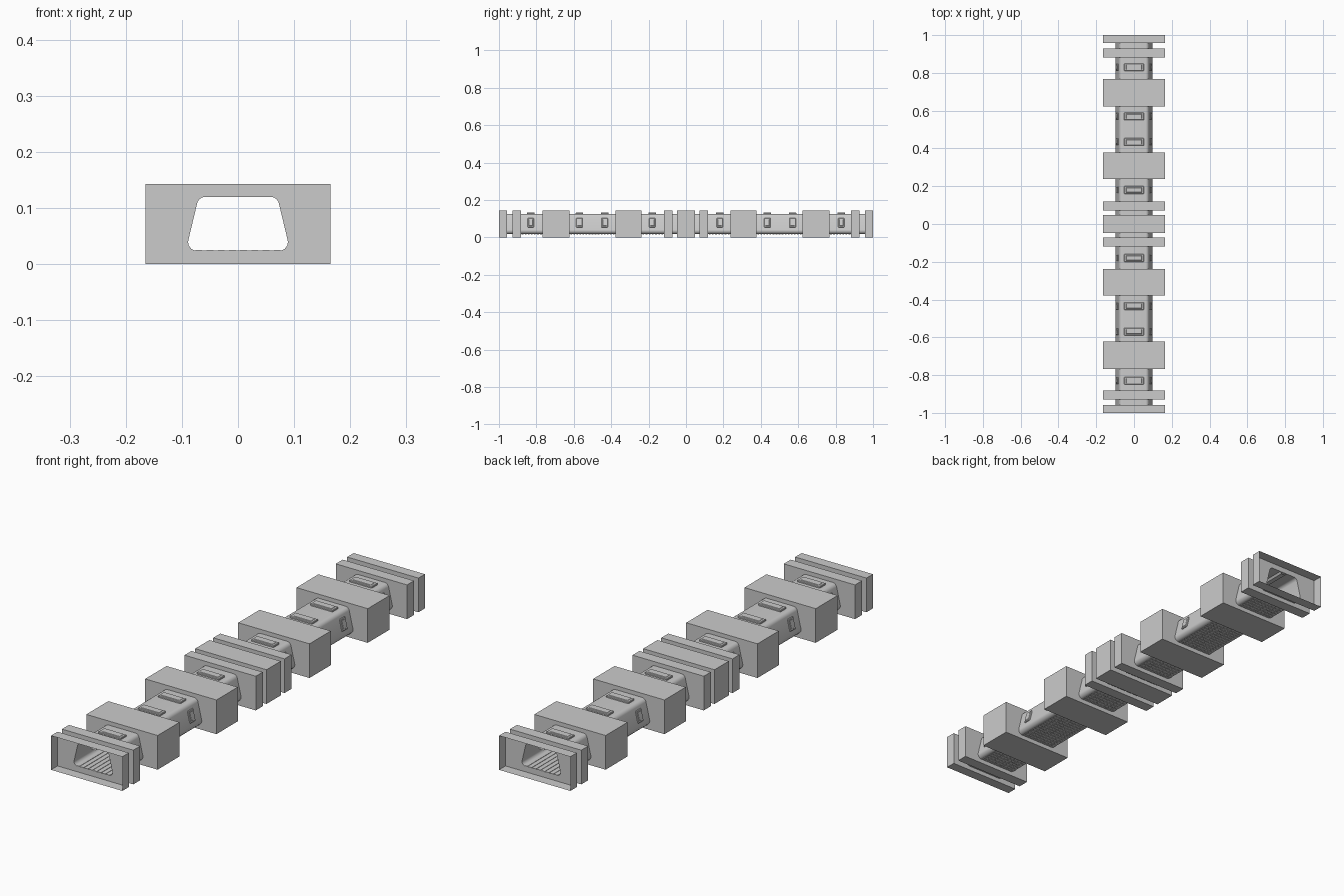
import bpy, bmesh, math
from mathutils import Vector, Matrix

if "Cube" in bpy.data.objects:
    bpy.data.objects.remove(bpy.data.objects["Cube"])

HW, H = 0.165, 0.143          # half width and height of the collar blocks
RECT = [(-HW, 0), (HW, 0), (HW, H), (-HW, H)]


def finish(bm, name, smooth=False):
    bmesh.ops.recalc_face_normals(bm, faces=bm.faces)
    me = bpy.data.meshes.new(name)
    bm.to_mesh(me)
    bm.free()
    ob = bpy.data.objects.new(name, me)
    bpy.context.collection.objects.link(ob)
    if smooth:
        bpy.ops.object.select_all(action='DESELECT')
        ob.select_set(True)
        bpy.context.view_layer.objects.active = ob
        bpy.ops.object.shade_smooth_by_angle(angle=math.radians(35))
    return ob


def rounded(points, r, n=5):
    """Polygon with each corner replaced by a small arc (x, z)."""
    out = []
    for i, p in enumerate(points):
        p = Vector(p)
        a = (Vector(points[i - 1]) - p).normalized()
        b = (Vector(points[(i + 1) % len(points)]) - p).normalized()
        half = a.angle(b) / 2
        c = p + (a + b).normalized() * (r / math.sin(half))
        v0 = p + a * (r / math.tan(half)) - c
        v1 = p + b * (r / math.tan(half)) - c
        for k in range(n + 1):
            t = k / n
            out.append(tuple(c + v0.lerp(v1, t).normalized() * r))
    return out


OUTER = rounded([(-0.102, 0.018), (0.102, 0.018), (0.076, 0.126), (-0.076, 0.126)], 0.018)
INNER = rounded([(-0.093, 0.024), (0.093, 0.024), (0.070, 0.120), (-0.070, 0.120)], 0.015)


def loop(bm, pts, y):
    vs = [bm.verts.new((x, y, z)) for x, z in pts]
    return [bm.edges.new((vs[i - 1], vs[i])) for i in range(len(vs))]


def walls(bm, pts, y0, y1):
    """Side walls between two copies of a closed profile."""
    bmesh.ops.bridge_loops(bm, edges=loop(bm, pts, y0) + loop(bm, pts, y1))


def plate(bm, outer, inner, y):
    """Flat wall with a hole."""
    bmesh.ops.triangle_fill(bm, edges=loop(bm, outer, y) + loop(bm, inner, y),
                            use_beauty=True, normal=(0, 1, 0))


def box(name, size, loc, rot_y=0.0, bevel=0.0):
    bm = bmesh.new()
    bmesh.ops.create_cube(bm, size=1, matrix=Matrix.Translation(loc)
                          @ Matrix.Rotation(rot_y, 4, 'Y')
                          @ Matrix.Diagonal((*size, 1)))
    if bevel:
        bmesh.ops.bevel(bm, geom=bm.edges[:], offset=bevel, segments=1, affect='EDGES')
    return finish(bm, name)


# Hollow corridor tube
END = 0.957
bm = bmesh.new()
walls(bm, OUTER, -END, END)
walls(bm, INNER, -END, END)
bmesh.ops.remove_doubles(bm, verts=bm.verts, dist=1e-5)
finish(bm, "corridor_tube", True)

# Collar blocks around the tube
half = [(0.072, 0.118), (0.237, 0.378), (0.622, 0.767), (0.882, 0.928)]
for a, b in [(-0.047, 0.047)] + half + [(-b, -a) for a, b in half]:
    bm = bmesh.new()
    walls(bm, RECT, a, b)
    plate(bm, RECT, OUTER, a)
    plate(bm, RECT, OUTER, b)
    bmesh.ops.remove_doubles(bm, verts=bm.verts, dist=1e-5)
    finish(bm, "collar_block")

# Open end frames with a recessed back wall
for s in (-1, 1):
    bm = bmesh.new()
    walls(bm, RECT, s * END, s)
    plate(bm, RECT, INNER, s * END)
    bmesh.ops.remove_doubles(bm, verts=bm.verts, dist=1e-5)
    finish(bm, "end_frame")

# Ceiling light rail
bm = bmesh.new()
walls(bm, [(-0.018, 0.121), (-0.010, 0.112), (0.010, 0.112), (0.018, 0.121)], -END, END)
finish(bm, "ceiling_rail")

# Raised hatches on the roof and both sloping sides
TILT = math.atan2(0.026, 0.108)
for y in (0.18, 0.435, 0.57, 0.83):
    for s in (-1, 1):
        box("roof_hatch", (0.104, 0.040, 0.010), (0, s * y, 0.128), 0, 0.002)
        box("roof_hatch_lid", (0.084, 0.024, 0.010), (0, s * y, 0.129), 0, 0.001)
        for side in (-1, 1):
            box("side_hatch", (0.008, 0.034, 0.050), (side * 0.0880, s * y, 0.078),
                -side * TILT, 0.002)
            box("side_hatch_lid", (0.008, 0.022, 0.036), (side * 0.0888, s * y, 0.0782),
                -side * TILT, 0.001)

# Grated floor: strips inside, cross ribs underneath in the open bays
for i in range(8):
    box("floor_strip", (0.012, 2 * END, 0.002), (-0.07 + i * 0.02, 0, 0.0245))
bays = [(0.118, 0.237), (0.378, 0.622), (0.767, 0.882)]
for a, b in bays + [(-b, -a) for a, b in bays]:
    bm = bmesh.new()
    n = int((b - a) / 0.016)
    for i in range(n):
        for x in range(8):
            loc = (-0.07 + x * 0.02, a + (i + 0.5) * (b - a) / n, 0.0175)
            bmesh.ops.create_cube(bm, size=1, matrix=Matrix.Translation(loc)
                                  @ Matrix.Diagonal((0.014, 0.009, 0.002, 1)))
    finish(bm, "underside_grating")
